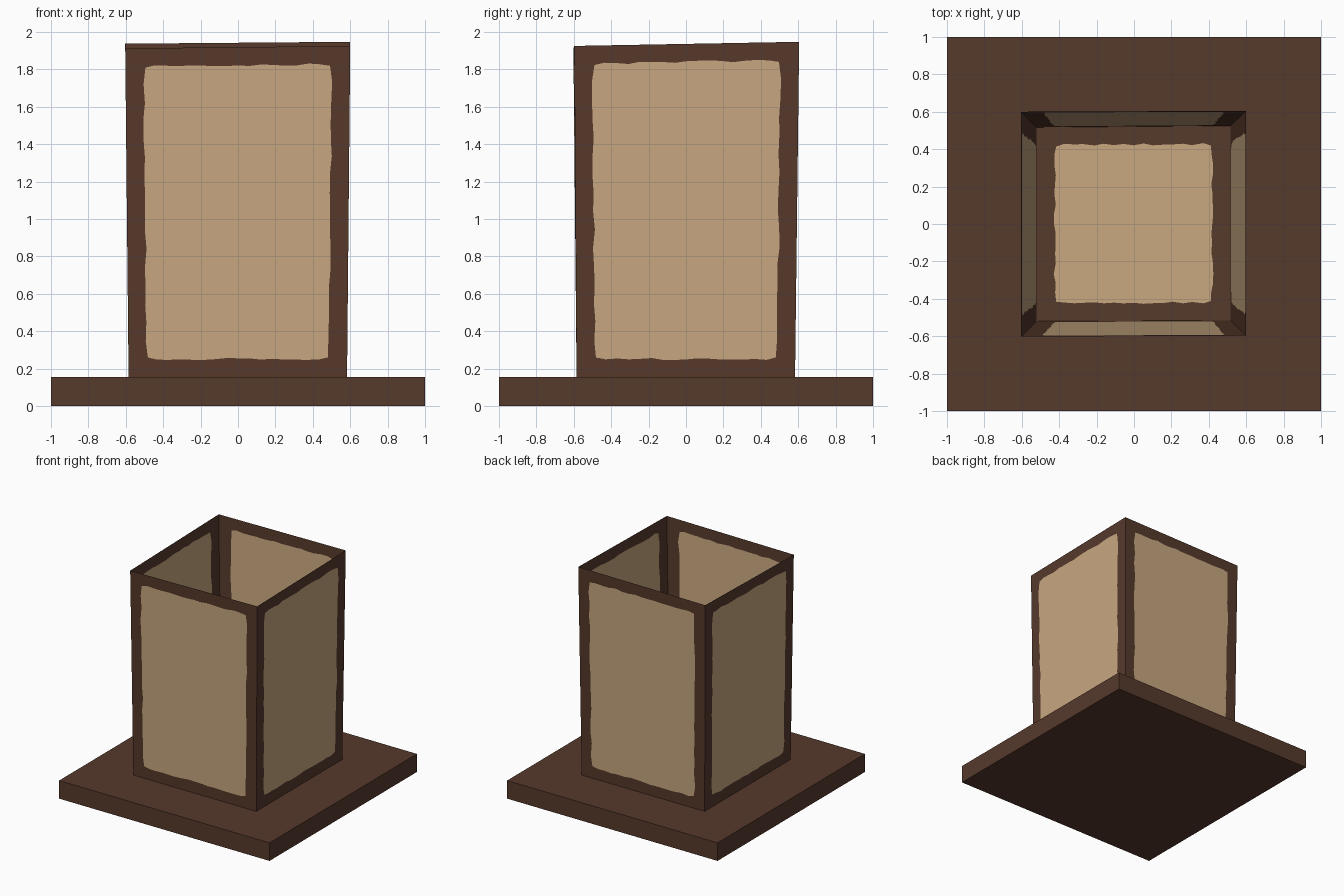
import bpy, bmesh, random
from mathutils import Vector

if "Cube" in bpy.data.objects:
    bpy.data.objects.remove(bpy.data.objects["Cube"])

random.seed(4)


def material(name, rgb):
    m = bpy.data.materials.new(name)
    m.diffuse_color = (*rgb, 1)
    m.use_nodes = True
    m.node_tree.nodes["Principled BSDF"].inputs["Base Color"].default_value = m.diffuse_color
    return m


BROWN = material("dark wood", (0.093, 0.041, 0.024))
TAN = material("tan panel", (0.578, 0.392, 0.216))


def finish(bm, name, mats):
    bmesh.ops.remove_doubles(bm, verts=bm.verts, dist=0.0001)
    me = bpy.data.meshes.new(name)
    bm.to_mesh(me)
    bm.free()
    for m in mats:
        me.materials.append(m)
    ob = bpy.data.objects.new(name, me)
    bpy.context.collection.objects.link(ob)
    return ob


def framed_panel(bm, corners, border=0.096, n=16, rough=0.006):
    """Quad with a wood border around a rough-edged tan panel."""
    a, b, c, d = [Vector(p) for p in corners]
    w, h = (b - a).length, (d - a).length

    def at(u, v):
        return (a.lerp(b, u)).lerp(d.lerp(c, u), v)

    sides = [((0, 0), (1, 0)), ((1, 0), (1, 1)), ((1, 1), (0, 1)), ((0, 1), (0, 0))]
    outer, inner = [], []
    for p, q in sides:
        for i in range(n):
            t = i / n
            u = p[0] + (q[0] - p[0]) * t
            v = p[1] + (q[1] - p[1]) * t
            outer.append(bm.verts.new(at(u, v)))
            # shrink to the border, pull corners in a little, roughen the edge
            m = border + (0.008 if i == 0 else random.uniform(-rough, rough))
            inner.append(bm.verts.new(at(m / w + u * (1 - 2 * m / w),
                                         m / h + v * (1 - 2 * m / h))))
    k = len(outer)
    for i in range(k):
        j = (i + 1) % k
        bm.faces.new((outer[i], outer[j], inner[j], inner[i]))
    bm.faces.new(inner).material_index = 1


# Base slab
bm = bmesh.new()
bmesh.ops.create_cube(bm, size=1)
for v in bm.verts:
    v.co = (v.co.x * 2, v.co.y * 2, (v.co.z + 0.5) * 0.155)
finish(bm, "base_slab", [BROWN])

# Box corner rings, counter-clockwise from front left
foot = [(-0.585, -0.585, 0.155), (0.583, -0.585, 0.155),
        (0.583, 0.583, 0.155), (-0.585, 0.583, 0.155)]
rim = [(-0.603, -0.602, 1.912), (0.6, -0.597, 1.925),
       (0.6, 0.605, 1.947), (-0.603, 0.6, 1.937)]
floor = [(-0.52, -0.52, 0.2), (0.515, -0.515, 0.2),
         (0.515, 0.525, 0.2), (-0.52, 0.517, 0.2)]

# Outer walls
bm = bmesh.new()
for i in range(4):
    j = (i + 1) % 4
    framed_panel(bm, (foot[i], foot[j], rim[j], rim[i]))
finish(bm, "outer_walls", [BROWN, TAN])

# Inner walls and floor
bm = bmesh.new()
for i in range(4):
    j = (i + 1) % 4
    framed_panel(bm, (floor[j], floor[i], rim[i], rim[j]))
framed_panel(bm, floor)
finish(bm, "inner_walls_and_floor", [BROWN, TAN])
